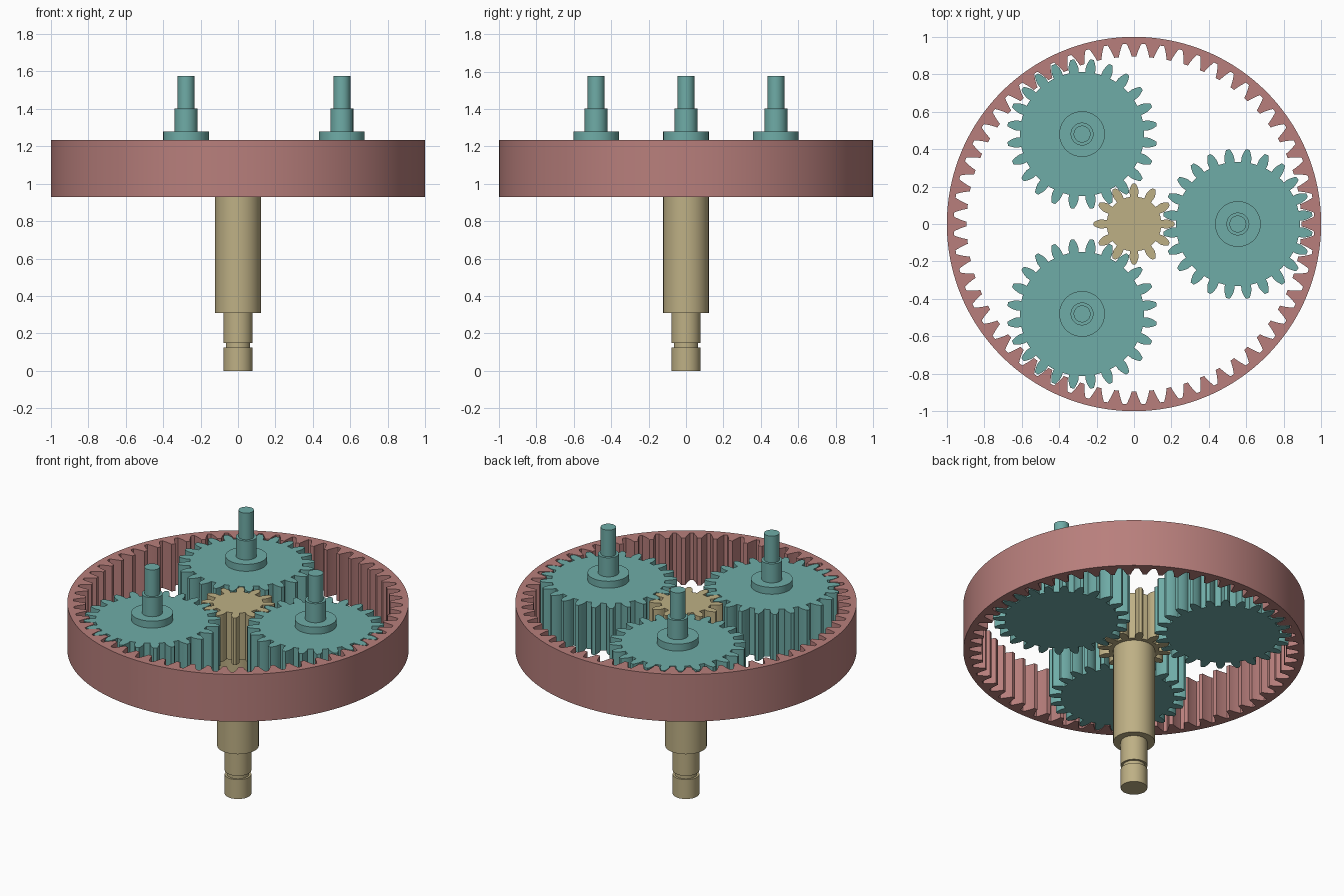
import bpy, bmesh
from math import pi, cos, sin, acos, tan, radians

if "Cube" in bpy.data.objects:
    bpy.data.objects.remove(bpy.data.objects["Cube"])

Z0, Z1 = 0.93, 1.235             # gear face width
MODULE = 0.37 / 12
ALPHA = radians(20)


def material(name, rgb):
    m = bpy.data.materials.new(name)
    lin = [((c / 255 + 0.055) / 1.055) ** 2.4 for c in rgb]
    m.diffuse_color = (*lin, 1)
    m.use_nodes = True
    m.node_tree.nodes["Principled BSDF"].inputs["Base Color"].default_value = m.diffuse_color
    return m


ROSE = material("rose", (184, 127, 124))
TEAL = material("teal", (111, 172, 167))
TAN = material("tan", (190, 176, 133))


def finish(bm, name, mat, loc=(0, 0, 0)):
    bmesh.ops.recalc_face_normals(bm, faces=bm.faces)
    me = bpy.data.meshes.new(name)
    bm.to_mesh(me)
    bm.free()
    me.materials.append(mat)
    ob = bpy.data.objects.new(name, me)
    ob.location = loc
    bpy.context.collection.objects.link(ob)
    bpy.ops.object.select_all(action='DESELECT')
    ob.select_set(True)
    bpy.context.view_layer.objects.active = ob
    bpy.ops.object.shade_smooth_by_angle(angle=radians(25))
    return ob


def gear_outline(teeth, root, tip, phase, widen):
    """Involute gear outline as (radius, angle) pairs."""
    pitch = MODULE * teeth / 2
    base = pitch * cos(ALPHA)

    def half(r):
        a = acos(min(1, base / r))
        return pi / (2 * teeth) + tan(ALPHA) - ALPHA - (tan(a) - a) + widen / r

    radii = [root + (tip - root) * k / 6 for k in range(7)]
    pts = []
    for i in range(teeth):
        c = (i + phase) * 2 * pi / teeth
        pts += [(r, c - half(r)) for r in radii]
        pts.append((tip, c))
        pts += [(r, c + half(r)) for r in reversed(radii)]
        pts.append((root, c + pi / teeth))
    return pts


def loop(bm, pts, z):
    return [bm.verts.new((r * cos(a), r * sin(a), z)) for r, a in pts]


def bridge(bm, a, b):
    n = len(a)
    for i in range(n):
        j = (i + 1) % n
        bm.faces.new((a[i], a[j], b[j], b[i]))


def gear(name, teeth, phase, mat, loc=(0, 0, 0)):
    pitch = MODULE * teeth / 2
    pts = gear_outline(teeth, pitch - 1.25 * MODULE, pitch + MODULE, phase, -0.001)
    bm = bmesh.new()
    lo, hi = loop(bm, pts, Z0), loop(bm, pts, Z1)
    bridge(bm, lo, hi)
    bm.faces.new(lo)
    bm.faces.new(hi)
    return finish(bm, name, mat, loc)


def lathe(name, profile, mat, loc=(0, 0, 0), n=64):
    bm = bmesh.new()
    rings = [loop(bm, [(r, 2 * pi * i / n) for i in range(n)], z) for r, z in profile]
    for a, b in zip(rings, rings[1:]):
        bridge(bm, a, b)
    bm.faces.new(rings[0])
    bm.faces.new(rings[-1])
    return finish(bm, name, mat, loc)


# outer ring gear: tooth gaps share the external tooth profile
inner = gear_outline(60, 0.925 - MODULE, 0.925 + 1.25 * MODULE, 0.5, 0.002)
outer = [(1.0, a) for _, a in inner]
bm = bmesh.new()
loops = [loop(bm, p, z) for p, z in ((inner, Z0), (outer, Z0), (outer, Z1), (inner, Z1))]
for k in range(4):
    bridge(bm, loops[k], loops[(k + 1) % 4])
finish(bm, "ring_gear", ROSE)

# central sun gear and its stepped, grooved input shaft
gear("sun_gear", 12, 0, TAN)
lathe("sun_shaft", [(0.078, 0), (0.078, 0.125), (0.065, 0.125), (0.065, 0.15),
                    (0.078, 0.15), (0.078, 0.31), (0.122, 0.31), (0.122, Z0 + 0.02)], TAN)

# three planet gears with collars and stepped pins
for i in range(3):
    a = 2 * pi * i / 3
    loc = (0.555 * cos(a), 0.555 * sin(a), 0)
    gear(f"planet_gear_{i + 1}", 24, 0.5, TEAL, loc)
    lathe(f"planet_pin_{i + 1}", [(0.122, Z1 - 0.02), (0.122, 1.28), (0.061, 1.28),
                                  (0.061, 1.403), (0.045, 1.403), (0.045, 1.575)], TEAL, loc)
